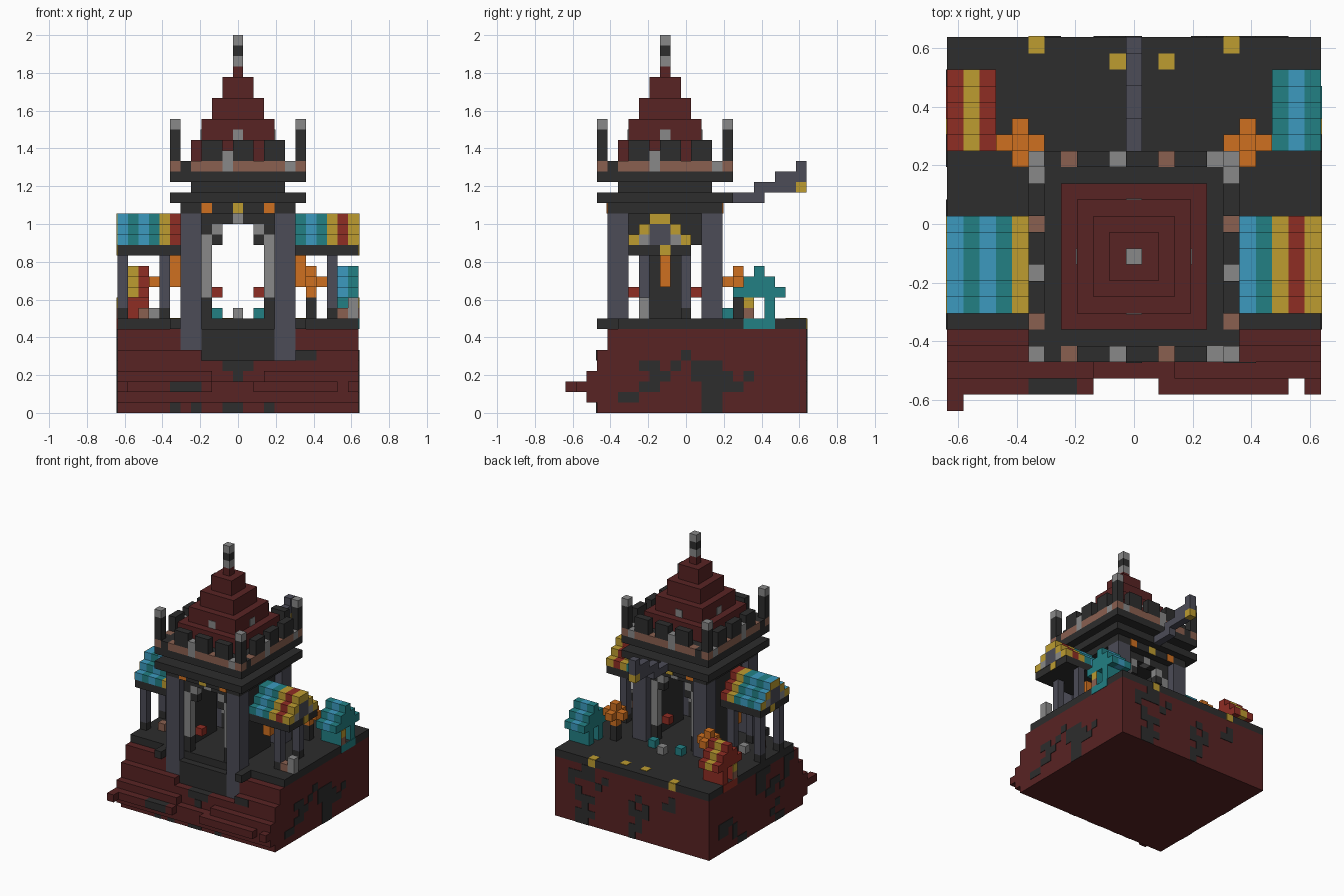
import bpy, bmesh, random
from mathutils import Matrix, Vector

cube = bpy.data.objects.get("Cube")
if cube:
    bpy.data.objects.remove(cube, do_unlink=True)

V = 1 / 18      # size of one block
T = 0.06        # thickness of painted plates, in blocks
random.seed(4)


def material(name, code):
    rgb = [int(code[n:n + 2], 16) / 255 for n in (0, 2, 4)]
    col = [c / 12.92 if c < 0.04 else ((c + 0.055) / 1.055) ** 2.4 for c in rgb] + [1]
    m = bpy.data.materials.new(name)
    m.use_nodes = True
    m.diffuse_color = col
    m.node_tree.nodes["Principled BSDF"].inputs["Base Color"].default_value = col
    return m


MATS = {n: material(n, c) for n, c in dict(
    charcoal="2d2d2d", maroon="582323", red="8f2d24", orange="cf7020", yellow="bd9c30",
    blue="3c9abf", teal="228084", brown="8a6050", grey="888888", slate="4c4c57").items()}


def part(name, color, *boxes):
    """One object from boxes given as (x, y, z, width, depth, height) in blocks."""
    bm = bmesh.new()
    for x, y, z, w, d, h in boxes:
        centre = Vector((x + w / 2 - 11.5, y + d / 2 - 11.5, z + h / 2)) * V
        bmesh.ops.create_cube(bm, size=1, matrix=Matrix.Translation(centre)
                              @ Matrix.Diagonal((w * V, d * V, h * V, 1)))
    me = bpy.data.meshes.new(name)
    bm.to_mesh(me)
    bm.free()
    me.materials.append(MATS[color])
    ob = bpy.data.objects.new(name, me)
    bpy.context.collection.objects.link(ob)


def around(a, z, w, d, h):
    """The same box on all four sides of the tower, a blocks along the side."""
    b = 13 - d
    return [(5 + a, 3, z, w, d, h), (5 + a, 3 + b, z, w, d, h),
            (5, 3 + a, z, d, w, h), (5 + b, 3 + a, z, d, w, h)]


# Base, deck and front steps
part("base", "maroon", (0, 5, 0, 23, 18, 8), (0, 4, 0, 6, 1, 8), (17, 4, 0, 6, 1, 8),
     (6, 4, 0, 11, 1, 5), (0, 3, 0, 8, 1, 6), (8, 3, 0, 2, 1, 5), (10, 3, 0, 3, 1, 4),
     (13, 3, 0, 4, 1, 5), (17, 3, 0, 6, 1, 6))
part("front_steps", "maroon", (0, 2, 1, 9, 1, 3), (9, 2, 1, 5, 1, 2), (14, 2, 1, 9, 1, 3),
     (0, 0, 2, 1, 2, 1), (1, 1, 2, 4, 1, 1), (8, 1, 2, 1, 1, 1), (13, 1, 2, 8, 1, 1),
     (22, 1, 2, 1, 1, 1))
part("dark_step", "charcoal", (5, 1, 2, 3, 1, 1), (11, 3 - T, 3, 1, T, 1))
part("deck", "charcoal", (0, 5, 8, 23, 18, 1))
part("entrance", "charcoal", (8, 4, 5, 7, 1, 3), (10, 3, 4, 3, 1, 1),
     (8, 5 - T, 8, 7, T, 1), (5, 3, 8, 1, 2, 1), (17, 3, 8, 1, 2, 1))

# Weathered patches on the base walls
for side in ("left", "right", "back", "front"):
    cells = set()
    for blob in range(9 if side != "front" else 4):
        a, k = random.randint(5, 21), random.randint(0, 7)
        for step in range(5):
            cells.add((a, k))
            a = min(22, max(5, a + random.choice((-1, 0, 1))))
            k = min(7, max(0, k + random.choice((-1, 0, 1))))
    place = {"left": lambda a, k: (23, a, k, T, 1, 1), "right": lambda a, k: (-T, a, k, T, 1, 1),
             "back": lambda a, k: (a, 23, k, 1, T, 1),
             "front": lambda a, k: (a, 3 - T, k % 2 + 4 * (a > 16), 1, T, 1)}[side]
    part("patches_" + side, "charcoal", *[place(a, k) for a, k in sorted(cells)])

# Yellow lights on the rear deck
part("deck_lights", "yellow", *[(x, 22, 9, 1, 1, T) for x in (5, 17)],
     *[(x, 23, 8, 1, T, 1) for x in (5, 17)], *[(x, 21, 9, 1, 1, T) for x in (10, 13)])

# Tower pillars, side walls and arches
part("pillars", "slate", *[(x, y, z, 2, 2, 19 - z) for x in (6, 15) for y, z in ((4, 5), (13, 9))])
part("side_walls", "charcoal", *[(x, 7, 9, 1, 5, 7) for x in (7, 15)],
     *[(x, 6, 16, 1, 7, 3) for x in (7, 15)])
for y, where in ((5, "front"), (13, "back")):
    part(where + "_arch_stones", "grey", (8, y, 11, 1, 1, 6), (14, y, 11, 1, 1, 6),
         (9, y, 17, 1, 1, 1), (13, y, 17, 1, 1, 1), (11, y, 18, 1, 1, 1))
    part(where + "_arch_frame", "charcoal", *[(x, y, 9, 1, 1, 2) for x in (8, 14)],
         *[(x, y, 17, 1, 1, 1) for x in (8, 14)], *[(x, y, 16, 1, 1, 1) for x in (9, 13)],
         (8, y, 18, 3, 1, 1), (12, y, 18, 3, 1, 1))

# Cornices
part("cornice", "charcoal", (6, 4, 19, 11, 11, 1), (5, 3, 20, 13, 13, 1),
     (7, 5, 21, 9, 9, 1), (5, 3, 22, 13, 13, 1), (6, 4, 23, 11, 11, 1))
for y in (4 - T, 15):
    part("cornice_orange", "orange", (8, y, 19, 1, T, 1), (14, y, 19, 1, T, 1))
    part("cornice_yellow", "yellow", (11, y, 19, 1, T, 1))

# Battlements: banded ring, merlons and corner poles
part("ring_brown", "brown", *[b for a in (2, 3, 6, 8, 9) for b in
                              around(a, 23, 2 if a in (3, 6, 9) else 1, 1, 1)])
part("ring_grey", "grey", *around(5, 23, 1, 1, 2), *around(11, 23, 1, 1, 1))
part("ring_dark", "charcoal", *around(1, 23, 1, 1, 1))
part("merlons", "charcoal", *[b for a in (3, 6, 9) for b in around(a, 24, 2, 1, 2)])
corners = [(x, y) for x in (5, 17) for y in (3, 15)]
part("corner_feet", "brown", *[(x, y, 23, 1, 1, 1) for x, y in corners])
part("corner_poles", "charcoal", *[(x, y, 24, 1, 1, 3) for x, y in corners])
part("corner_caps", "grey", *[(x, y, 27, 1, 1, 1) for x, y in corners])

# Stepped roof and spire
part("roof", "maroon", *[(7 + n, 5 + n, 24 + 2 * n, 9 - 2 * n, 9 - 2 * n, 2) for n in range(4)],
     (11, 9, 32, 1, 1, 1))
part("roof_studs", "grey", *[(11, y, 26, 1, T, 1) for y in (6 - T, 13)],
     *[(x, 9, 26, T, 1, 1) for x in (8 - T, 15)])
part("spire_grey", "grey", (11, 9, 33, 1, 1, 1), (11, 9, 35, 1, 1, 1))
part("spire_dark", "charcoal", (11, 9, 34, 1, 1, 1))

# Rear bracket with its lantern
part("rear_bracket", "slate", (11, 16, 20, 1, 3, 1), (11, 18, 21, 1, 4, 1),
     (11, 20, 22, 1, 3, 1), (11, 22, 23, 1, 1, 1))
part("rear_lantern", "yellow", (11, 22, 21, 1, 1, 1))

# Side stalls with striped gable canopies
stalls = {"right": (0, ("blue", "teal", "blue", "teal", "yellow", "red")),
          "left": (17, ("teal", "blue", "teal", "yellow", "red", "yellow"))}
for side, (x0, stripes) in stalls.items():
    for n, color in enumerate(stripes):
        part(side + "_canopy_stripe", color,
             *[(x0 + n, 6 + r, 16 + r, 1, 6 - 2 * r, 1) for r in range(3)])
    part(side + "_stall_beam", "charcoal", (x0, 6, 15, 6, 6, 1))
    end = -T if side == "right" else 23
    part(side + "_gable_trim", "yellow", *[(end, y, 16, T, 1, 1) for y in (6, 11)],
         *[(end, y, 17, T, 1, 1) for y in (7, 10)], (end, 8, 18, T, 2, 1))
    part(side + "_gable_stones", "grey", (end, 7, 16, T, 1, 1), (end, 10, 16, T, 1, 1))
    part(side + "_gable_core", "slate", (end, 8, 16, T, 2, 2))
    # Hanging banner under the beam
    bx = 5 if side == "right" else 17
    part(side + "_banner", "orange", (bx, 9, 12, 1, 1, 3))
    part(side + "_banner_top", "yellow", (end, 9, 15, T, 1, 1))

posts = [(x, y) for x in (0, 4, 20) for y in (7, 11)]
part("stall_posts", "slate", *[(x, y, 10, 1, 1, 5) for x, y in posts])
part("stall_post_feet", "charcoal", *[(x, y, 9, 1, 1, 1) for x, y in posts])
part("stall_crates", "brown", (21, 7, 9, 1, 1, 1), (2, 8, 9, 1, 1, 1))
part("stall_jars", "grey", (22, 7, 9, 1, 1, 2), (3, 10, 9, 1, 1, 1))

# Small striped tents at the rear corners
tents = {"right": (0, ("red", "yellow", "red")), "left": (20, ("teal", "blue", "teal"))}
for side, (x0, stripes) in tents.items():
    for n, color in enumerate(stripes):
        x = x0 + n
        part(side + "_tent_stripe", color, (x, 16, 11, 1, 5, 1), (x, 17, 12, 1, 3, 1),
             (x, 18, 13, 1, 1, 1))
    part(side + "_tent_walls", stripes[0], (x0, 17, 9, 3, 1, 2), (x0, 19, 9, 3, 1, 2))
    end = -T if side == "right" else 23
    part(side + "_tent_sill", stripes[0], (end, 17, 8, T, 3, 1))
    part(side + "_tent_patch", "yellow", (end, 17, 10, T, 1, 1))
    part(side + "_tent_base", "brown", (end, 17, 9, T, 1, 1))

# Small orange trees
for cx in (4, 18):
    part("tree_trunk", "charcoal", (cx, 16, 9, 1, 1, 2))
    part("tree_crown", "orange", (cx - 1, 16, 12, 3, 1, 1), (cx, 15, 12, 1, 1, 1),
         (cx, 17, 12, 1, 1, 1), (cx, 16, 11, 1, 1, 1), (cx, 16, 13, 1, 1, 1))

# Lanterns and pots in the passage
part("red_lanterns", "red", (9, 6, 11, 1, 1, 1), (13, 12, 11, 1, 1, 1))
part("teal_pots", "teal", (9, 15, 9, 1, 1, 1), (13, 15, 9, 1, 1, 1))
part("grey_pot", "grey", (11, 16, 9, 1, 1, 1))
